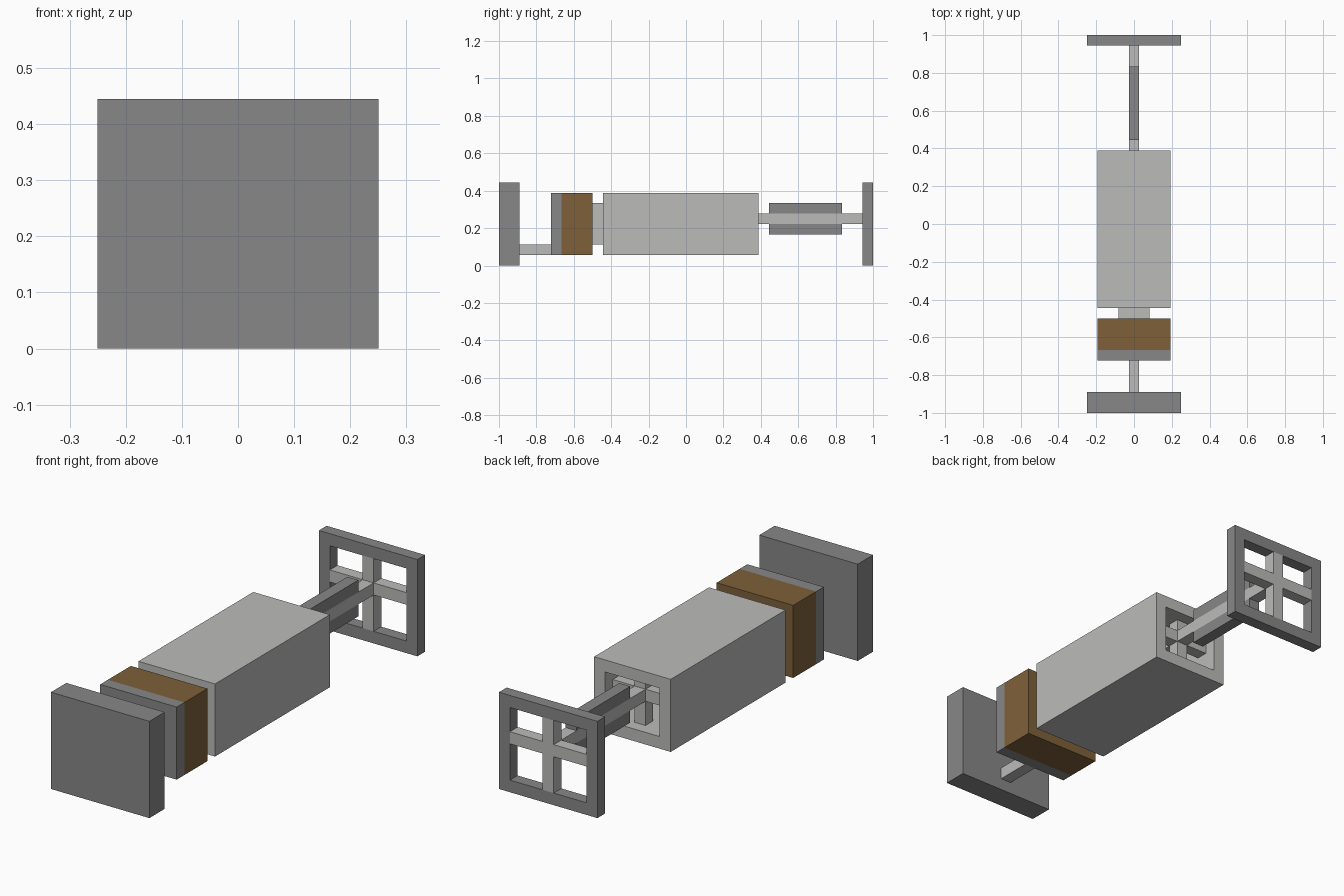
import bpy

cube = bpy.data.objects.get("Cube")
if cube:
    bpy.data.objects.remove(cube, do_unlink=True)

U = 1 / 18  # one building block


def material(name, rgb):
    mat = bpy.data.materials.new(name)
    mat.use_nodes = True
    mat.diffuse_color = (*rgb, 1)
    bsdf = mat.node_tree.nodes["Principled BSDF"]
    bsdf.inputs["Base Color"].default_value = (*rgb, 1)
    bsdf.inputs["Roughness"].default_value = 0.8
    return mat


light = material("light grey", (0.50, 0.50, 0.49))
dark = material("dark grey", (0.245, 0.245, 0.245))
brown = material("wood brown", (0.21, 0.118, 0.042))


def box(name, mat, x, y, z):
    """Box from (min, max) ranges in blocks."""
    ranges = (x, y, z)
    bpy.ops.mesh.primitive_cube_add(size=1)
    ob = bpy.context.object
    ob.name = name
    ob.location = [(a + b) / 2 * U for a, b in ranges]
    ob.scale = [(b - a) * U for a, b in ranges]
    bpy.ops.object.transform_apply(location=True, scale=True)
    ob.data.materials.append(mat)
    return ob


def cut(ob, name, x, y, z):
    """Subtract a box from an object and drop the cutter."""
    cutter = box(name, ob.data.materials[0], x, y, z)
    cutter.hide_render = True
    mod = ob.modifiers.new("Opening", "BOOLEAN")
    mod.operation = "DIFFERENCE"
    mod.solver = "EXACT"
    mod.object = cutter
    bpy.context.view_layer.objects.active = ob
    bpy.ops.object.modifier_apply(modifier=mod.name)
    bpy.data.objects.remove(cutter, do_unlink=True)


mid = (-0.5, 0.5)
wide = (-3.5, 3.5)

# Front end: solid plate, link, wooden block and neck
box("front_plate", dark, (-4.5, 4.5), (-18, -16), (0, 8))
box("front_link", light, mid, (-16, -13), (1, 2))
box("block_cap", dark, wide, (-13, -12), (1, 7))
box("wooden_block", brown, wide, (-12, -9), (1, 7))
box("neck", light, (-1.5, 1.5), (-9, -8), (2, 6))

# Hollow body, open at the back
body = box("body", light, wide, (-8, 7), (1, 7))
cut(body, "body_opening", (-2.5, 2.5), (-7, 8), (2, 6))

# Plunger: rod, grip rails and inner cross
box("rod", light, mid, (4, 17), (4, 5))
for name, z in (("lower", (3, 4)), ("upper", (5, 6))):
    box(name + "_rail", dark, mid, (8, 15), z)
box("inner_post_lower", light, mid, (5, 6), (2, 4))
box("inner_post_upper", light, mid, (5, 6), (5, 6))
for name, s in (("left", 1), ("right", -1)):
    box("inner_arm_" + name, light, sorted((s * 0.5, s * 2.5)), (5, 6), (4, 5))

# Rear handle: square frame with a lighter cross
frame = box("rear_frame", dark, (-4.5, 4.5), (17, 18), (0, 8))
cut(frame, "frame_opening", (-3.5, 3.5), (16, 19), (1, 7))
box("cross_post", light, mid, (17, 18), (1, 7))
for name, s in (("left", 1), ("right", -1)):
    box("cross_bar_" + name, light, sorted((s * 0.5, s * 3.5)), (17, 18), (4, 5))
